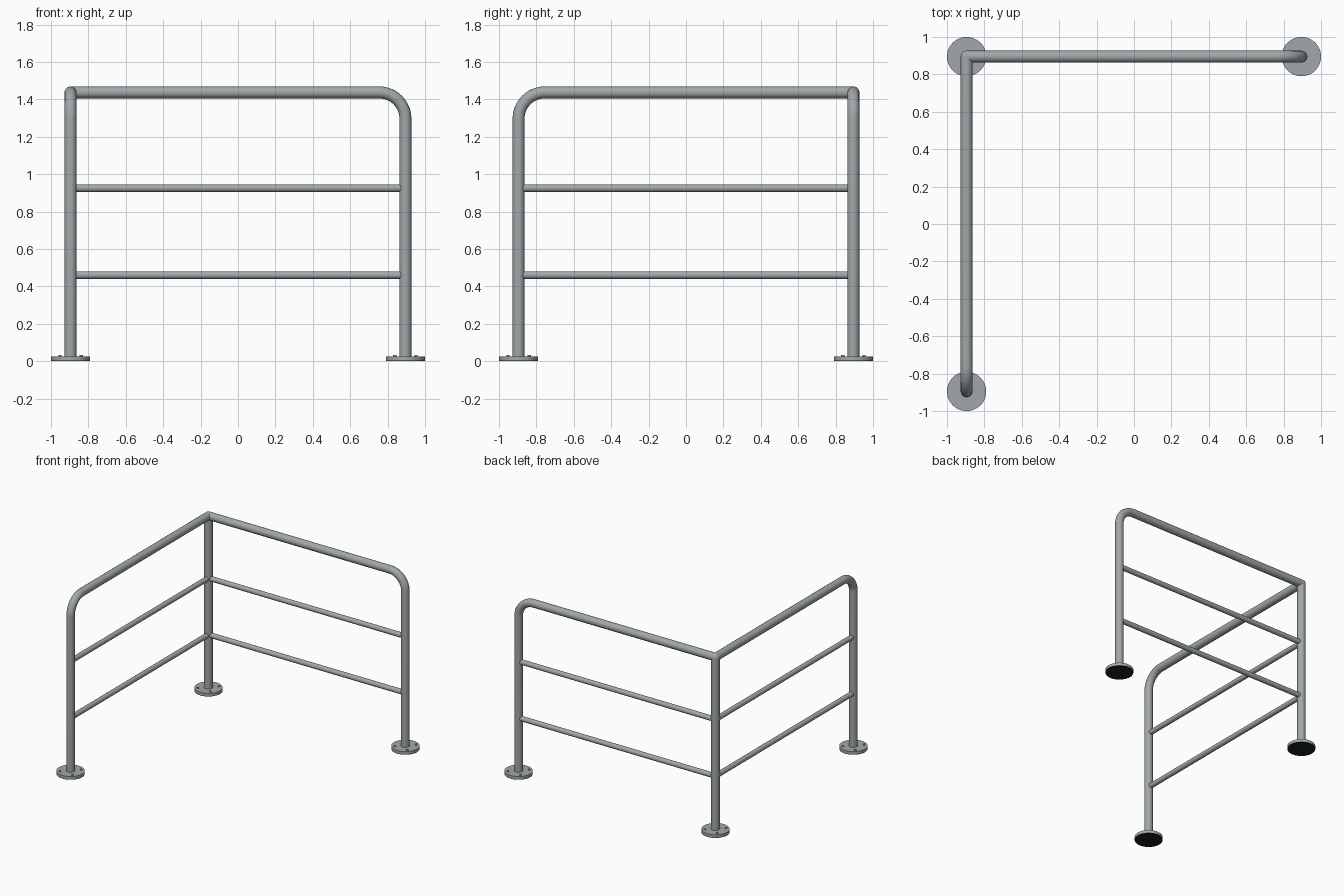
import bpy, math
from mathutils import Vector

if "Cube" in bpy.data.objects:
    bpy.data.objects.remove(bpy.data.objects["Cube"])

C, H = 0.895, 1.437          # post offset from centre, handrail centre height
R_POST, R_RAIL, BEND = 0.032, 0.0205, 0.14
R_FLANGE, T_FLANGE = 0.105, 0.026


def material(name, colour):
    m = bpy.data.materials.new(name)
    m.diffuse_color = (*colour, 1.0)
    m.use_nodes = True
    m.node_tree.nodes["Principled BSDF"].inputs["Base Color"].default_value = m.diffuse_color
    return m


steel = material("galvanised grey", (0.36, 0.39, 0.40))
rubber = material("black pad", (0.012, 0.014, 0.014))


def finish(name, mat):
    o = bpy.context.object
    o.name = name
    o.data.materials.clear()
    o.data.materials.append(mat)
    bpy.ops.object.shade_smooth_by_angle(angle=math.radians(35))
    return o


def cylinder(name, a, b, r, mat, sides=32):
    a, b = Vector(a), Vector(b)
    d = b - a
    bpy.ops.mesh.primitive_cylinder_add(
        vertices=sides, radius=r, depth=d.length, location=(a + b) / 2,
        rotation=d.to_track_quat('Z', 'Y').to_euler())
    return finish(name, mat)


def pipe(name, pts, r, mat):
    cu = bpy.data.curves.new(name, 'CURVE')
    cu.dimensions = '3D'
    cu.bevel_depth = r
    cu.bevel_resolution = 6
    cu.use_fill_caps = True
    s = cu.splines.new('POLY')
    s.points.add(len(pts) - 1)
    for p, co in zip(s.points, pts):
        p.co = (*co, 1.0)
    o = bpy.data.objects.new(name, cu)
    bpy.context.collection.objects.link(o)
    bpy.ops.object.select_all(action='DESELECT')
    o.select_set(True)
    bpy.context.view_layer.objects.active = o
    bpy.ops.object.convert(target='MESH')
    return finish(name, mat)


corner = Vector((-C, C, 0))
runs = {"back": Vector((1, 0, 0)), "left": Vector((0, -1, 0))}

# Corner post with rounded joint
cylinder("corner_post", corner + Vector((0, 0, 0.01)), corner + Vector((0, 0, H)), R_POST, steel)
bpy.ops.mesh.primitive_uv_sphere_add(segments=32, ring_count=16, radius=R_POST,
                                     location=corner + Vector((0, 0, H)))
finish("corner_joint", steel)

feet = {"corner": corner}
for side, d in runs.items():
    end = corner + d * 2 * C
    feet[side] = end
    # Handrail bending down into the end post
    pts = [corner + Vector((0, 0, H))]
    for i in range(13):
        a = math.pi / 2 * i / 12
        pts.append(end + d * (BEND * (math.sin(a) - 1))
                   + Vector((0, 0, H - BEND + BEND * math.cos(a))))
    pts.append(end + Vector((0, 0, 0.01)))
    pipe(side + "_handrail", pts, R_POST, steel)
    # Middle and lower rails
    for label, z in (("lower", 0.46), ("middle", 0.925)):
        up = Vector((0, 0, z))
        cylinder(f"{side}_{label}_rail", corner + up, end + up, R_RAIL, steel, 24)

# Round floor flanges with four bolts each
for name, p in feet.items():
    cylinder(name + "_flange", p + Vector((0, 0, 0.003)), p + Vector((0, 0, T_FLANGE)),
             R_FLANGE, steel, 48)
    cylinder(name + "_floor_pad", p, p + Vector((0, 0, 0.003)), R_FLANGE, rubber, 48)
    for i in range(4):
        a = math.pi / 4 + i * math.pi / 2
        q = p + Vector((math.cos(a), math.sin(a), 0)) * 0.08
        cylinder(f"{name}_bolt_{i + 1}", q + Vector((0, 0, 0.02)),
                 q + Vector((0, 0, T_FLANGE + 0.006)), 0.009, steel, 12)
